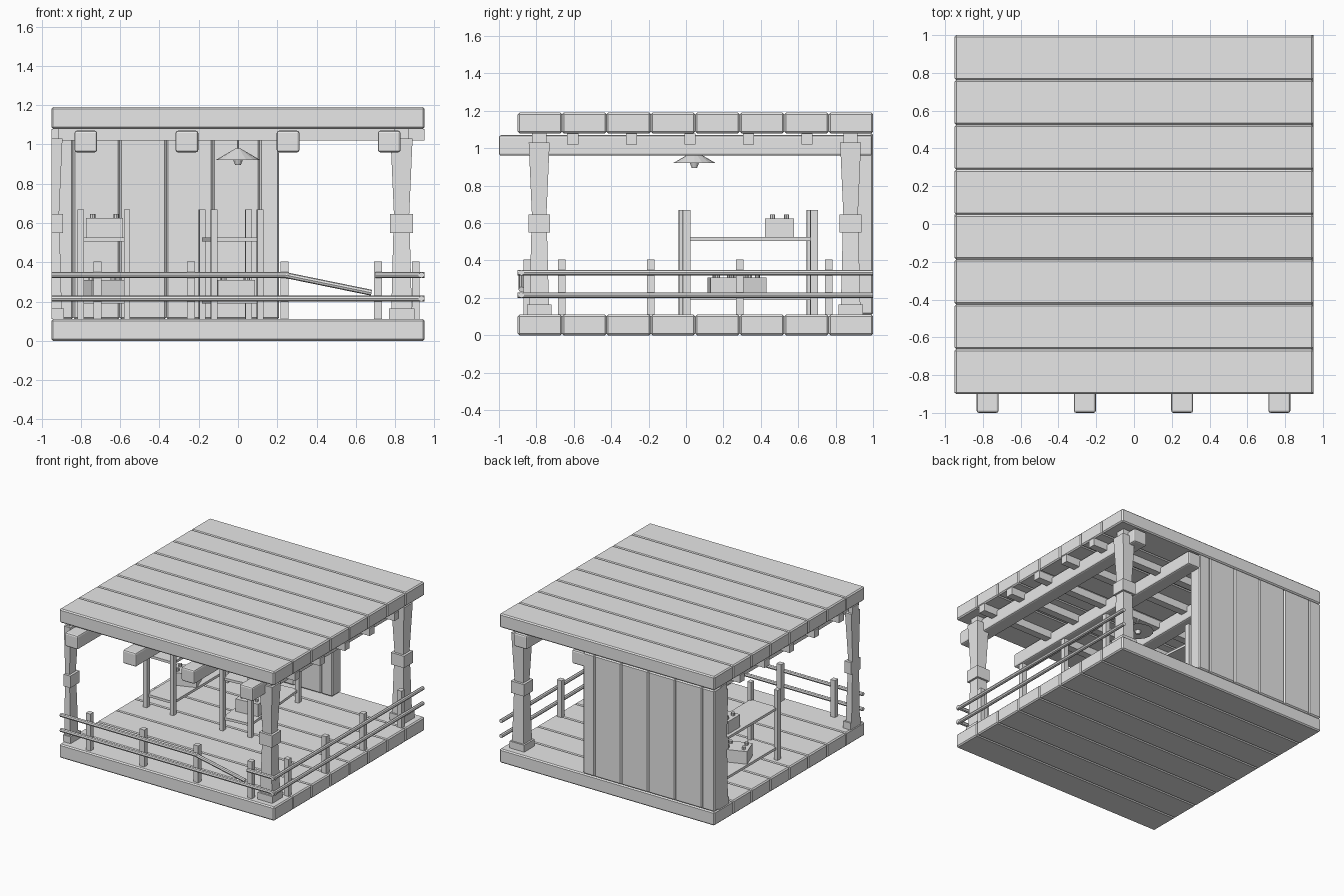
import bpy, bmesh, math
from mathutils import Vector, Matrix

if "Cube" in bpy.data.objects:
    bpy.data.objects.remove(bpy.data.objects["Cube"], do_unlink=True)

grey = bpy.data.materials.new("plain_grey")
grey.use_nodes = True
grey.diffuse_color = (0.8, 0.8, 0.8, 1)
grey.node_tree.nodes["Principled BSDF"].inputs["Base Color"].default_value = (0.8, 0.8, 0.8, 1)


def finish(bm, name):
    bmesh.ops.recalc_face_normals(bm, faces=bm.faces)
    me = bpy.data.meshes.new(name)
    bm.to_mesh(me)
    bm.free()
    me.materials.append(grey)
    ob = bpy.data.objects.new(name, me)
    bpy.context.collection.objects.link(ob)
    return ob


def box(name, lo, hi, bevel=0, segments=1):
    lo, hi = Vector(lo), Vector(hi)
    bm = bmesh.new()
    bmesh.ops.create_cube(bm, size=1, matrix=Matrix.Translation((lo + hi) / 2)
                          @ Matrix.Diagonal((*(hi - lo), 1)))
    if bevel:
        bmesh.ops.bevel(bm, geom=bm.edges[:], offset=bevel, segments=segments,
                        affect='EDGES', profile=0.5)
    return finish(bm, name)


def rod(name, a, b, r1, r2=None, sides=8):
    a, b = Vector(a), Vector(b)
    d = b - a
    bm = bmesh.new()
    bmesh.ops.create_cone(bm, cap_ends=True, segments=sides, radius1=r1,
                          radius2=r1 if r2 is None else r2, depth=d.length,
                          matrix=Matrix.Translation((a + b) / 2)
                          @ d.to_track_quat('Z', 'Y').to_matrix().to_4x4())
    return finish(bm, name)


W, FRONT, BACK = 0.95, -0.9, 1.0
DECK, ROOF, TOP = 0.11, 1.08, 1.19
STEP = (BACK - FRONT) / 8

# Deck and roof planks
for i in range(8):
    y = FRONT + i * STEP
    box("deck_plank", (-W, y, 0), (W, y + STEP, DECK), 0.009)
    box("roof_plank", (-W, y, ROOF), (W, y + STEP, TOP), 0.009)

# Back wall of upright planks, narrow ones at the ends
joints = [-W] + [-0.84 + i * STEP for i in range(5)] + [0.21]
for a, b in zip(joints, joints[1:]):
    box("wall_plank", (a, 0.89, DECK), (b, BACK, ROOF), 0.009)

# Roof beams running front to back, and cross joists above them
for x in (-0.775, -0.26, 0.255, 0.77):
    box("roof_beam", (x - 0.058, -1, 0.96), (x + 0.058, 0.995, 1.07), 0.012, 2)
for i in range(5):
    y = -0.605 + i * 0.313
    box("roof_joist", (-W, y - 0.03, 1.02), (W, y + 0.03, ROOF))


# Tapered corner posts with base, collar and cap; the left ones are halved at the edge
def post(x, y):
    profile = [(0.065, DECK), (0.065, 0.165), (0.052, 0.165), (0.042, 0.55),
               (0.058, 0.55), (0.058, 0.645), (0.039, 0.645), (0.056, 1.03),
               (0.038, 1.03), (0.038, ROOF)]
    bm = bmesh.new()
    rings = [[bm.verts.new((max(x + sx * h, -W), y + sy * h, z))
              for sx, sy in ((-1, -1), (1, -1), (1, 1), (-1, 1))] for h, z in profile]
    for low, up in zip(rings, rings[1:]):
        for k in range(4):
            n = (k + 1) % 4
            bm.faces.new((low[k], low[n], up[n], up[k]))
    bm.faces.new(rings[0][::-1])
    bm.faces.new(rings[-1])
    finish(bm, "corner_post")


for px in (-W, 0.833):
    for py in (-0.785, 0.88):
        post(px, py)

# Railing stakes along the front and the open side
for i in range(4):
    x, y = -0.715 + i * 0.476, -0.665 + i * 0.476
    box("front_stake", (x - 0.02, -0.87, DECK), (x + 0.02, -0.83, 0.405))
    box("side_stake", (0.885, y - 0.02, DECK), (0.925, y + 0.02, 0.405))

# Rails, with one broken upper rail hanging down
R, FY, SX, HI, LO = 0.015, -0.88, 0.934, 0.335, 0.215
rod("front_lower_rail", (-W, FY, LO), (W, FY, LO), R)
rod("front_upper_rail", (-W, FY, HI), (0.26, FY, HI), R)
rod("front_short_rail", (0.7, FY, HI), (W, FY, HI), R)
rod("broken_rail", (0.24, FY, 0.335), (0.68, FY, 0.245), R)
for z in (HI, LO):
    rod("side_rail", (SX, FRONT, z), (SX, BACK, z), R)


# Shelf racks holding crates of bottles
def place(obs, x, y, angle):
    m = Matrix.Translation((x, y, 0)) @ Matrix.Rotation(math.radians(angle), 4, 'Z')
    for ob in obs:
        ob.data.transform(m)


def rack(x, y, angle):
    hx, hy = 0.118, 0.343
    parts = [box("rack_shelf", (-hx, -hy, z), (hx, hy, z + 0.02)) for z in (0.19, 0.505)]
    for sx in (-hx, hx):
        for sy in (-hy, hy):
            parts.append(box("rack_leg", (sx - 0.016, sy - 0.02, DECK),
                             (sx + 0.016, sy + 0.02, 0.67)))
    place(parts, x, y, angle)


def crate(x, y, z, angle):
    parts = [box("crate", (-0.095, -0.077, z), (0.095, 0.077, z + 0.1))]
    for sx in (-0.06, 0.06):
        for sy in (-0.038, 0.038):
            parts.append(rod("bottle_top", (sx, sy, z + 0.09), (sx, sy, z + 0.122), 0.014))
    place(parts, x, y, angle)


rack(-0.683, 0.333, 0)
rack(-0.035, 0.333, 5)
crate(-0.68, 0.5, 0.525, 0)
crate(-0.68, 0.325, 0.21, 20)
crate(-0.015, 0.2, 0.21, 5)

# Hanging lamp
LY = 0.045
rod("lamp_shade", (0, LY, 0.92), (0, LY, 0.98), 0.115, 0.012, 16)
rod("lamp_cord", (0, LY, 0.97), (0, LY, ROOF), 0.006)
rod("lamp_bulb", (0, LY, 0.895), (0, LY, 0.925), 0.014, 0.026, 12)
